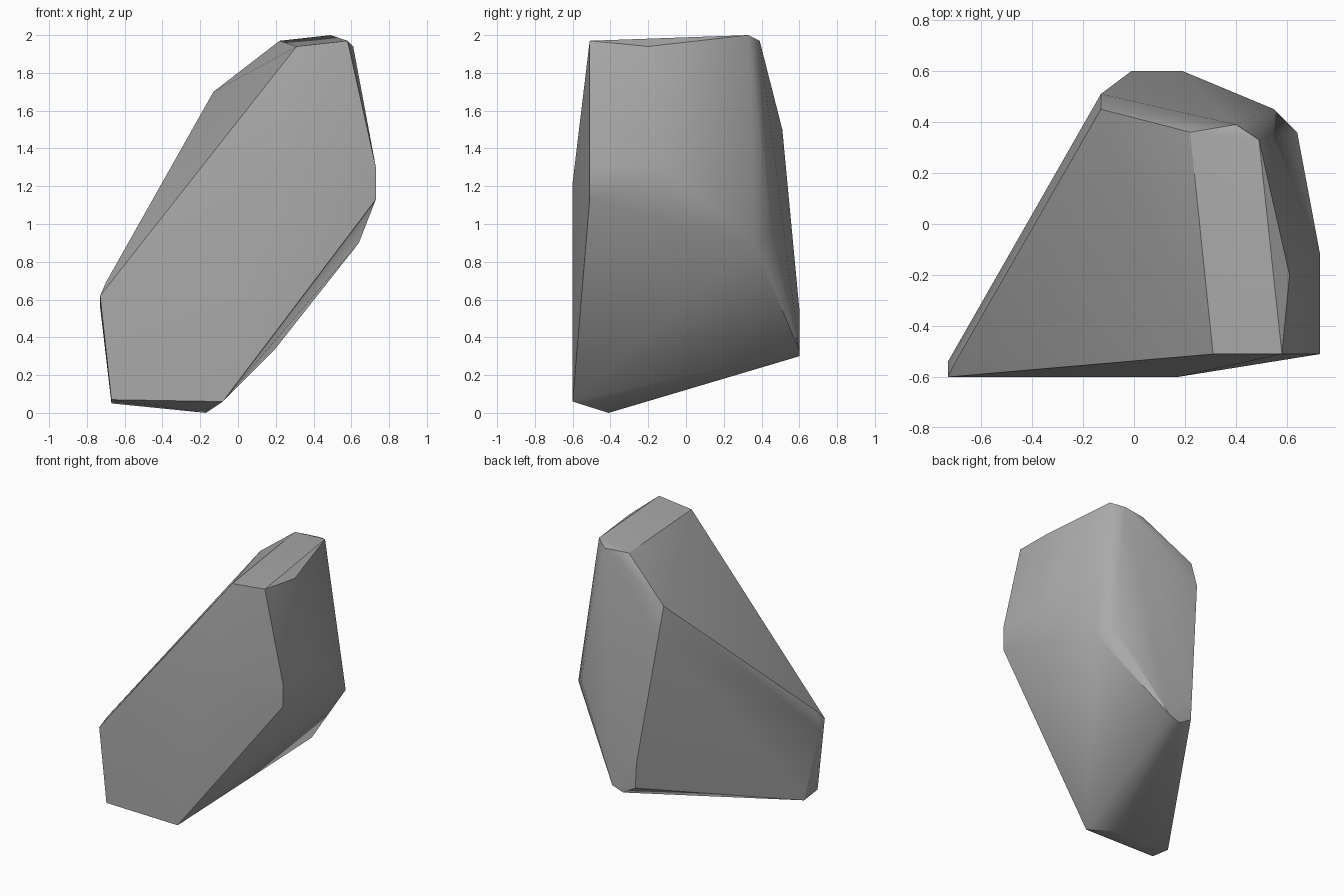
import bpy
import bmesh
import math

# Remove the default cube only
default_cube = bpy.data.objects.get("Cube")
if default_cube:
    bpy.data.objects.remove(default_cube, do_unlink=True)


def make_material(name, colour):
    material = bpy.data.materials.new(name)
    material.use_nodes = True
    material.diffuse_color = colour
    shader = next(n for n in material.node_tree.nodes if n.type == "BSDF_PRINCIPLED")
    shader.inputs["Base Color"].default_value = colour
    shader.inputs["Roughness"].default_value = 0.9
    return material


def make_hull(name, corner_groups, material):
    """Wrap a convex, faceted stone around groups of corner points."""
    bm = bmesh.new()
    for group in corner_groups:
        for corner in group:
            bm.verts.new(corner)
    bmesh.ops.convex_hull(bm, input=bm.verts[:], use_existing_faces=False)
    loose = [v for v in bm.verts if not v.link_faces]
    bmesh.ops.delete(bm, geom=loose, context="VERTS")
    # Merge nearly coplanar triangles into clean facets
    bmesh.ops.dissolve_limit(bm, angle_limit=math.radians(1.0),
                             verts=bm.verts[:], edges=bm.edges[:])
    bmesh.ops.recalc_face_normals(bm, faces=bm.faces[:])
    mesh = bpy.data.meshes.new(name)
    bm.to_mesh(mesh)
    bm.free()
    mesh.materials.append(material)
    stone = bpy.data.objects.new(name, mesh)
    bpy.context.collection.objects.link(stone)
    return stone


# Small slanted cap
crown = [(.31, -.51, 1.94), (.58, -.51, 1.97), (.61, -.2, 1.94),
         (.49, .33, 2), (.4, .39, 1.97), (.22, .36, 1.97)]

# Broad front facet and its slight bulge
front = [(-.73, -.6, .62), (-.67, -.6, .07), (-.08, -.6, .06),
         (.17, -.6, 1.22), (.73, -.51, 1.13), (.73, -.51, 1.3)]

# Overhanging side with a chamfered rear corner
overhang = [(.73, -.12, 1.3), (.64, .36, .9), (.55, .45, .95)]

# Rear ridge running down to the heel
back = [(-.13, .45, 1.7), (-.13, .51, 1.5), (-.01, .6, .55),
        (0, .6, .36), (.1, .6, .3), (.19, .6, .33)]

# Low foot the stone rests on
foot = [(-.73, -.54, .56), (-.7, -.54, .69), (-.67, -.44, .05), (-.17, -.41, 0)]

grey_stone = make_material("grey stone", (0.4, 0.4, 0.4, 1.0))
rock = make_hull("rock", [crown, front, overhang, back, foot], grey_stone)

# Smooth the soft bevels, keep the strong ridges crisp
bpy.ops.object.select_all(action="DESELECT")
rock.select_set(True)
bpy.context.view_layer.objects.active = rock
bpy.ops.object.shade_smooth_by_angle(angle=math.radians(30))
